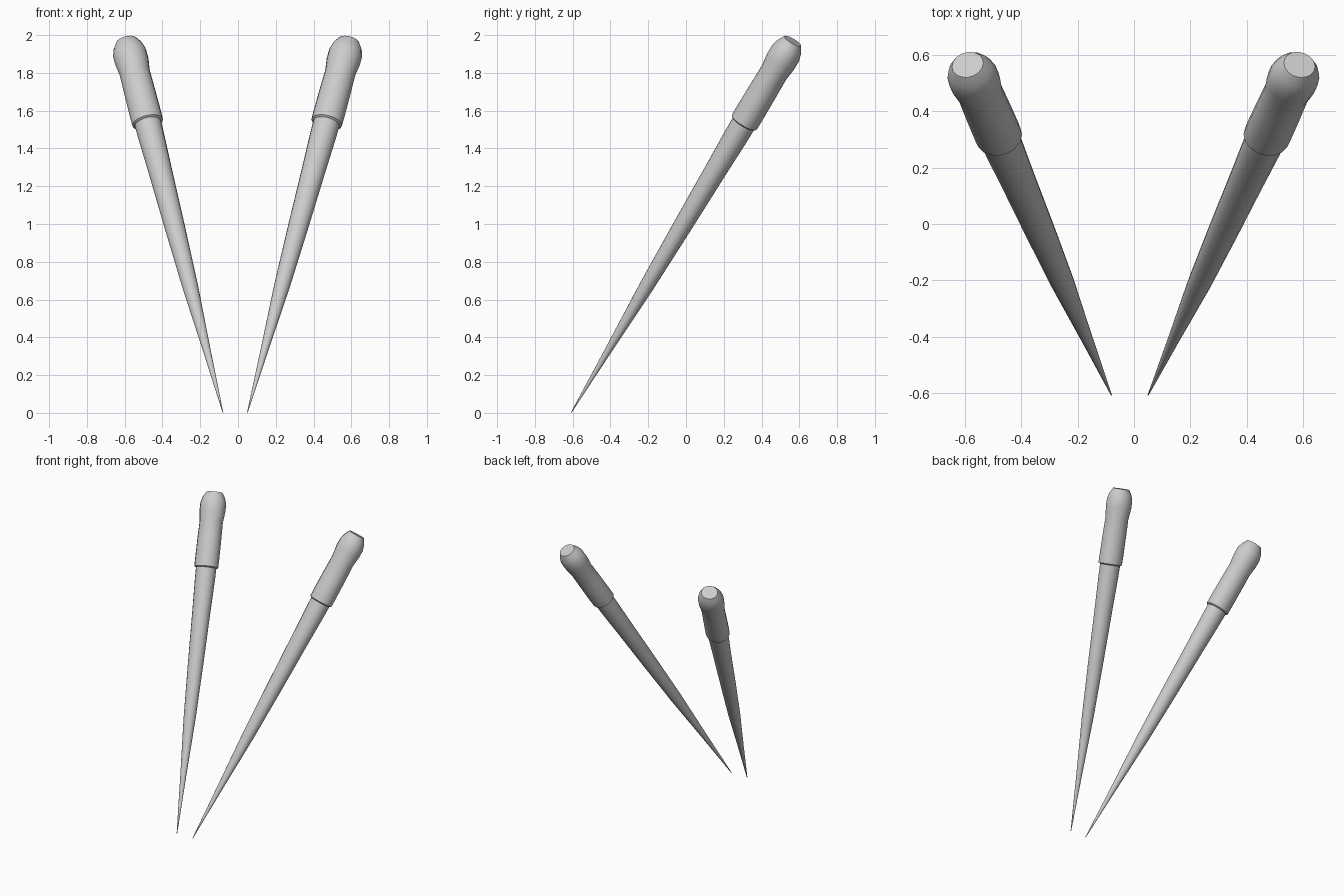
import bpy, bmesh, math
from mathutils import Vector

if "Cube" in bpy.data.objects:
    bpy.data.objects.remove(bpy.data.objects["Cube"])

SIDES = 16
# (fraction of length, radius): pointed shaft, stepped grip, rounded head, flat cap
PROFILE = [(0.0, 0.002), (0.17, 0.021), (0.34, 0.042), (0.50, 0.054),
           (0.65, 0.063), (0.745, 0.070), (0.778, 0.071), (0.781, 0.083),
           (0.80, 0.084), (0.86, 0.083), (0.915, 0.081), (0.945, 0.090),
           (0.968, 0.090), (0.985, 0.078), (1.0, 0.057)]
DEPTH = 0.92  # slightly flattened cross-section


def stick(name, tip, top):
    tip, top = Vector(tip), Vector(top)
    d = (top - tip).normalized()
    u = (Vector((1, 0, 0)) - d * d.x).normalized()
    v = d.cross(u)
    bm = bmesh.new()
    rings = []
    for t, r in PROFILE:
        c = tip.lerp(top, t)
        rings.append([bm.verts.new(c + u * r * math.cos(a) + v * r * DEPTH * math.sin(a))
                      for a in (2 * math.pi * i / SIDES for i in range(SIDES))])
    for a, b in zip(rings, rings[1:]):
        for i in range(SIDES):
            j = (i + 1) % SIDES
            bm.faces.new((a[i], a[j], b[j], b[i]))
    bm.faces.new(rings[0][::-1])
    bm.faces.new(rings[-1])
    bmesh.ops.recalc_face_normals(bm, faces=bm.faces)
    me = bpy.data.meshes.new(name)
    bm.to_mesh(me)
    bm.free()
    ob = bpy.data.objects.new(name, me)
    bpy.context.collection.objects.link(ob)
    bpy.ops.object.select_all(action='DESELECT')
    bpy.context.view_layer.objects.active = ob
    ob.select_set(True)
    bpy.ops.object.shade_smooth_by_angle(angle=math.radians(35))


# The pair leans back and spreads outward from the tips
stick("right_stick", (0.05, -0.607, 0.003), (0.587, 0.565, 1.968))
stick("left_stick", (-0.08, -0.607, 0.003), (-0.59, 0.565, 1.968))
